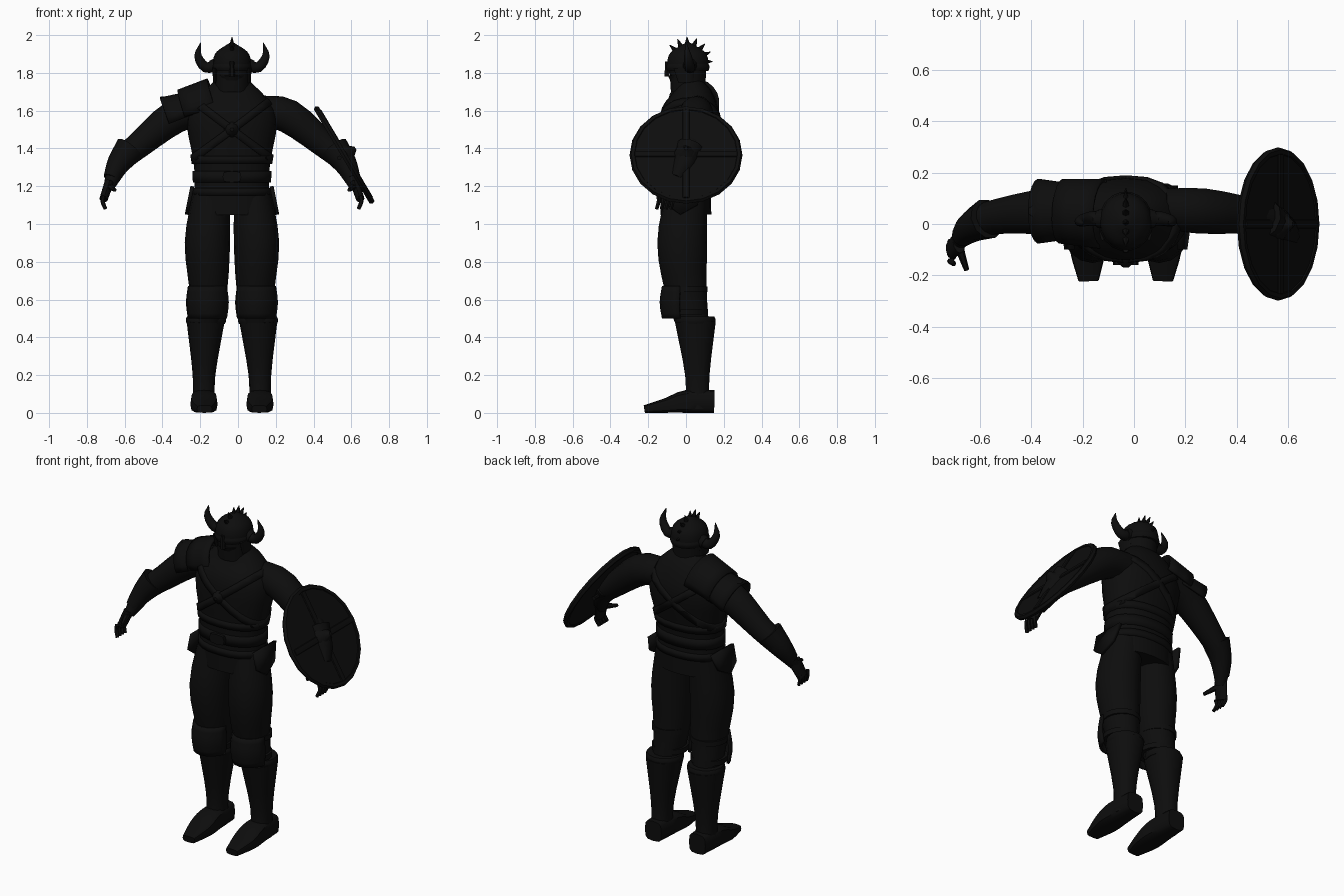
import bpy, bmesh
from math import sin, cos, pi, radians, copysign
from mathutils import Vector

if "Cube" in bpy.data.objects:
    bpy.data.objects.remove(bpy.data.objects["Cube"])

CX = -.032          # the body's own centre line
X, Y, Z = Vector((1, 0, 0)), Vector((0, 1, 0)), Vector((0, 0, 1))

mat = bpy.data.materials.new("near_black")
mat.use_nodes = True
mat.diffuse_color = (.004, .004, .004, 1)
mat.node_tree.nodes["Principled BSDF"].inputs["Base Color"].default_value = mat.diffuse_color


def dress(ob, name, thick=0):
    """Name, colour and shade the active object."""
    ob.name = name
    ob.data.materials.append(mat)
    bpy.ops.object.select_all(action='DESELECT')
    ob.select_set(True)
    bpy.context.view_layer.objects.active = ob
    bpy.ops.object.shade_smooth_by_angle(angle=radians(40))
    if thick:
        mod = ob.modifiers.new("thickness", 'SOLIDIFY')
        mod.thickness, mod.offset = thick, 0
    return ob


def finish(bm, name, thick=0):
    bmesh.ops.recalc_face_normals(bm, faces=bm.faces)
    mesh = bpy.data.meshes.new(name)
    bm.to_mesh(mesh)
    bm.free()
    ob = bpy.data.objects.new(name, mesh)
    bpy.context.collection.objects.link(ob)
    return dress(ob, name, thick)


def sample(keys, u):
    """Smooth curve through evenly timed keys, with u from start to end."""
    last = len(keys) - 1
    i = min(int(u * last), last - 1)
    t = u * last - i
    b, c = keys[i], keys[i + 1]
    a = keys[i - 1] if i else b * 2 - c
    d = keys[i + 2] if i + 2 <= last else c * 2 - b
    in_slope, out_slope = (c - a) / 2, (d - b) / 2
    ease = t * t * (3 - 2 * t)
    return (b + (c - b) * ease + in_slope * (t * (1 - t) ** 2)
            - out_slope * (t * t * (1 - t)))


def loft(name, path, radii, sides=12, side=1, flat=1, ref=Y, power=1,
         fine=3, arc=None, thick=0, grounded=False):
    """Skin elliptical rings laid across a smooth path."""
    bm = bmesh.new()
    path = [Vector(p) for p in path]
    steps = fine * (max(len(path), len(radii)) - 1)
    points = [sample(path, i / steps) for i in range(steps + 1)]
    start, end = [radians(a) for a in arc or (0, 360)]
    count = sides + 1 if arc else sides
    rings = []
    for i, p in enumerate(points):
        along = points[min(i + 1, steps)] - points[max(i - 1, 0)]
        u = along.cross(ref).normalized()
        v = u.cross(along.normalized())
        r = sample(radii, i / steps)
        rise = p.z if grounded else r * flat
        ring = []
        for k in range(count):
            a = start + (end - start) * k / sides
            c, s = [copysign(abs(w) ** power, w) for w in (cos(a), sin(a))]
            q = p + u * c * r + v * s * rise
            ring.append(bm.verts.new((CX + side * q.x, q.y, q.z)))
        rings.append(ring)
    for low, high in zip(rings, rings[1:]):
        for k in range(sides):
            j = (k + 1) % count
            bm.faces.new((low[k], low[j], high[j], high[k]))
    if not arc:
        bm.faces.new(rings[0])
        bm.faces.new(rings[-1])
    return finish(bm, name, thick)


# Torso
torso = loft("torso", [(0, 0, 1.05), (0, 0, 1.3), (0, .02, 1.55), (0, .03, 1.67), (0, .02, 1.75)],
             [.2, .2, .24, .18, .1], 20, flat=.67, power=.9)


def band(name, z, half, tilt=0):
    """Strip sliced from the torso skin between two parallel planes."""
    bm = bmesh.new()
    bm.from_mesh(torso.data)
    normal = Vector((tilt, 0, 1))
    for way in (1, -1):
        bmesh.ops.bisect_plane(bm, geom=bm.verts[:] + bm.edges[:] + bm.faces[:],
                               plane_co=(CX, 0, z + way * half), plane_no=normal * way,
                               clear_outer=True)
    return finish(bm, name, .02)


band("belt", 1.25, .03)
band("waist_wrap", 1.34, .02)
band("hip_wrap", 1.17, .02)
band("right_shoulder_strap", 1.5, .025, .75)
band("left_shoulder_strap", 1.5, .025, -.75)
loft("belt_buckle", [(0, -.1, 1.25), (0, -.16, 1.25)], [.05, .05], 8, flat=.6, ref=Z, power=.5)
loft("chest_medallion", [(0, -.12, 1.5), (0, -.17, 1.5)], [.05, .04, .01], 8, ref=Z, fine=1)

# Head and helmet
loft("head", [(0, .01, 1.7), (0, .01, 1.86)], [.09, .1], 16)
loft("helmet", [(0, .01, 1.82), (0, .01, 1.96)], [.1, .1, .08, .01], 18, flat=1.1)
loft("helmet_rim", [(0, .01, 1.81), (0, .01, 1.85)], [.1, .106, .1], 18, flat=1.1)
loft("beard", [(0, -.03, 1.7), (0, -.04, 1.79)], [.03, .07], flat=.8)
loft("nose_guard", [(0, -.1, 1.78), (0, -.1, 1.86)], [.016, .012], 6)
for i in range(7):
    angle = radians(23 * i - 48)
    spoke = Y * sin(angle) + Z * cos(angle)
    loft("crest_spike", [Vector((0, .01, 1.86)) + spoke * r for r in (.08, .13)],
         [.018, .002], 6, ref=X, fine=1)

# Parts found on both sides
for side, tag in ((1, "left_"), (-1, "right_")):
    def part(name, path, radii, sides=12, **options):
        return loft(tag + name, path, radii, sides, side, **options)

    part("horn", [(.08, .02, 1.84), (.14, .02, 1.83), (.18, .01, 1.89), (.165, 0, 1.96)],
         [.03, .028, .02, .002])
    part("horn_socket", [(.08, .02, 1.84), (.11, .02, 1.83)], [.04, .035], fine=1)
    part("cheek_guard", [(.09, 0, 1.75), (.09, -.01, 1.83)], [.01, .014], flat=4)

    # Arm, bracer and hand
    part("arm", [(.15, .06, 1.6), (.3, .05, 1.57), (.49, .03, 1.42), (.59, 0, 1.33), (.65, -.07, 1.2)],
         [.08, .09, .07, .06, .03], 14)
    part("bracer", [(.54, .02, 1.4), (.6, -.01, 1.32), (.64, -.05, 1.24)], [.08, .062, .042], 10)
    part("palm", [(.65, -.07, 1.22), (.68, -.1, 1.13)], [.025, .022], flat=1.8)
    for i in range(4):
        y = -.07 - i / 40
        part("finger", [(.68, y, 1.15), (.685, y, 1.12), (.67, y - .01, 1.08)], [.013, .01], 6)
    part("thumb", [(.65, -.09, 1.2), (.62, -.18, 1.18)], [.018, .01], 6, ref=Z)

    # Leg, knee pad and boot
    part("leg", [(.11, 0, 1.15), (.13, -.02, .9), (.125, 0, .65), (.14, .05, .4)],
         [.1, .12, .1, .07], 16, flat=1.1)
    part("knee_pad", [(.13, 0, .5), (.13, 0, .67)], [.1, .11, .1], 8,
         flat=1.2, arc=(195, 345), thick=.015)
    for z in (.52, .64):
        part("knee_strap", [(.13, .01, z), (.13, .01, z + .03)], [.104, .104], 16, fine=1)
    part("boot_shaft", [(.15, .06, .02), (.148, .06, .2), (.14, .05, .48)],
         [.06, .06, .1], 14, flat=1.1, power=.9)
    part("boot_cuff", [(.138, .05, .47), (.138, .05, .51)], [.1, .106, .106, .1], 16, fine=1)
    part("boot_foot", [(.148, .15, .06), (.148, 0, .06), (.148, -.1, .04), (.145, -.22, .02)],
         [.055, .068, .07, .04], ref=Z, power=.55, grounded=True)

    # Pointed hip plate, flaring toward the bottom
    bm = bmesh.new()
    outline = [(-.1, 1.2), (.1, 1.2), (.06, 1.1), (-.03, 1.05), (-.1, 1.1)]
    bm.faces.new([bm.verts.new((CX + side * (.21 + (1.2 - z) / 5), y, z)) for y, z in outline])
    finish(bm, tag + "hip_plate", .02)

# Layered shoulder guard on the right arm only
for path, radii in (([(.09, .04, 1.64), (.25, .05, 1.59)], [.13, .12]),
                    ([(.2, .05, 1.6), (.34, .05, 1.55)], [.1, .12])):
    loft("right_shoulder_guard", path, radii, 12, -1, arc=(-100, 100), thick=.014)
loft("shoulder_guard_tip", [(.31, .05, 1.66), (.38, .05, 1.67)], [.02, .004], 6, -1, flat=3)

# Round shield on the left forearm
centre, normal = Vector((.594, 0, 1.365)), Vector((.86, 0, .51)).normalized()
slope = normal.cross(Y)


def disc(name, low, high, radii, sides):
    return loft(name, [centre + normal * h for h in (low, high)], radii, sides, fine=1)


disc("shield_board", -.01, .01, [.285, .285], 20)
disc("shield_boss", 0, .07, [.07, .06, .03, .01], 8)
bpy.ops.mesh.primitive_torus_add(
    location=centre + X * CX, rotation=normal.to_track_quat('Z', 'Y').to_euler(),
    major_segments=20, minor_segments=6, major_radius=.282, minor_radius=.017)
dress(bpy.context.object, "shield_rim")
for axis, cross, tag in ((Y, slope, "level"), (slope, Y, "upright")):
    ends = [centre + normal * .012 + axis * r for r in (-.27, .27)]
    loft("shield_brace_" + tag, ends, [.006, .006], 8, flat=3, ref=cross, power=.5, fine=1)
loft("shield_grip", [centre - normal * .03 + Y * r for r in (-.12, .12)], [.012, .012], 8, ref=Z)
